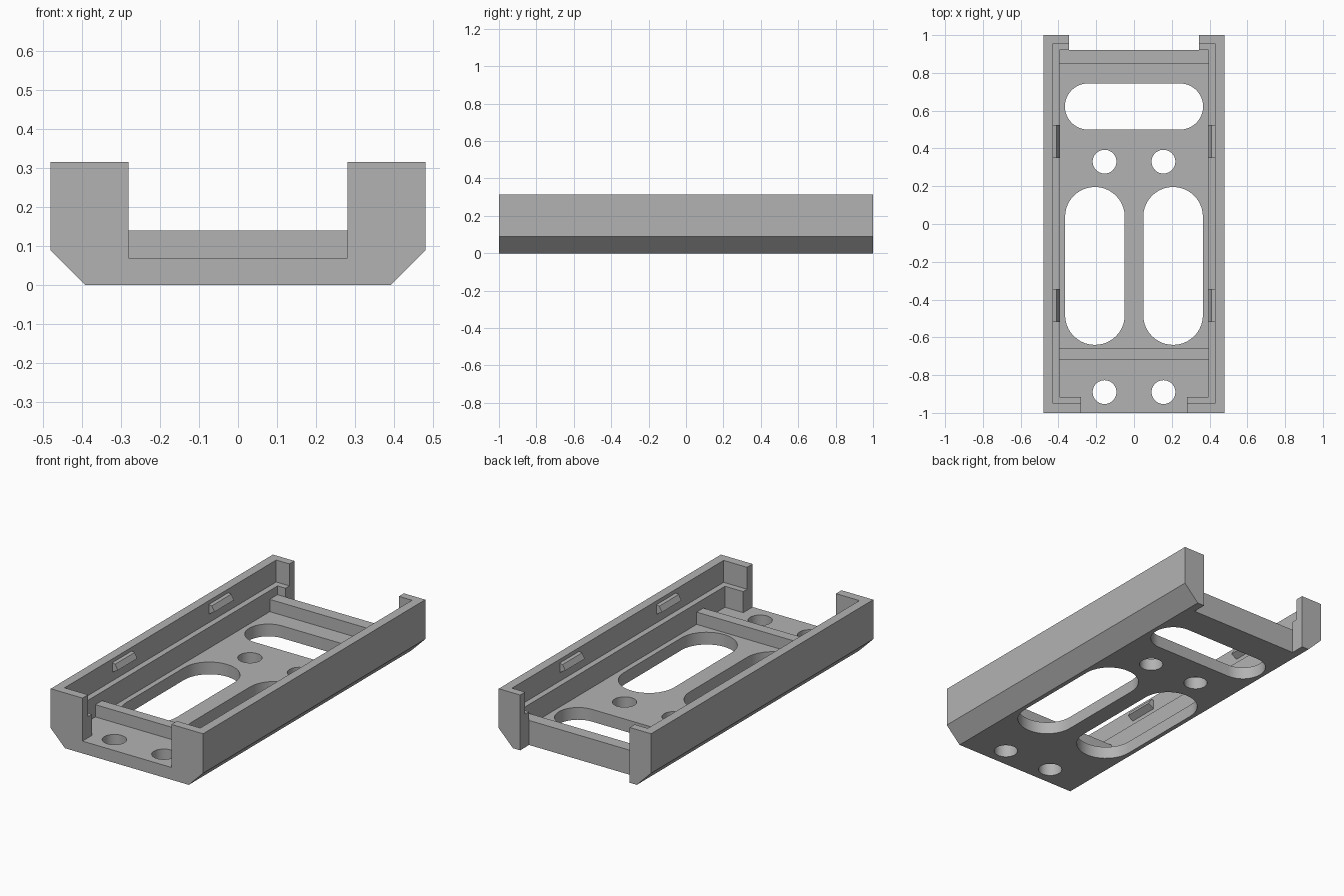
import bpy, bmesh, math
from mathutils import Vector

if "Cube" in bpy.data.objects:
    bpy.data.objects.remove(bpy.data.objects["Cube"], do_unlink=True)

grey = bpy.data.materials.new("plain grey")
grey.use_nodes = True
grey.diffuse_color = (0.45, 0.45, 0.45, 1)
grey.node_tree.nodes["Principled BSDF"].inputs["Base Color"].default_value = grey.diffuse_color


def prism(name, points, axis, start, end):
    """Extrude a closed 2D outline along an axis; the other two axes keep their order."""
    def place(p, d):
        co = list(p)
        co.insert("xyz".index(axis), d)
        return Vector(co)
    bm = bmesh.new()
    face = bm.faces.new([bm.verts.new(place(p, start)) for p in points])
    new = bmesh.ops.extrude_face_region(bm, geom=[face])["geom"]
    moved = [v for v in new if isinstance(v, bmesh.types.BMVert)]
    bmesh.ops.translate(bm, verts=moved, vec=place((0, 0), end - start))
    bmesh.ops.recalc_face_normals(bm, faces=bm.faces)
    mesh = bpy.data.meshes.new(name)
    bm.to_mesh(mesh)
    bm.free()
    mesh.materials.append(grey)
    obj = bpy.data.objects.new(name, mesh)
    bpy.context.collection.objects.link(obj)
    return obj


def box(name, x, y, z):
    return prism(name, [(x[0], y[0]), (x[1], y[0]), (x[1], y[1]), (x[0], y[1])], "z", *z)


def slot(name, cx, cy, radius, half_x=0, half_y=0, steps=20):
    """Round hole or rounded slot cutter through the floor."""
    points = []
    for sx, sy, first in ((1, 1, 0), (-1, 1, 1), (-1, -1, 2), (1, -1, 3)):
        for i in range(steps // 2 + 1):
            a = (first + 2 * i / steps) * math.pi / 2
            p = (cx + sx * half_x + radius * math.cos(a), cy + sy * half_y + radius * math.sin(a))
            if not points or math.dist(p, points[-1]) > 1e-5:
                points.append(p)
    if math.dist(points[0], points[-1]) < 1e-5:
        points.pop()
    return prism(name, points, "z", -0.1, 0.1)


# Tray body with chamfered lower edges
half = [(0.39, 0), (0.48, 0.09), (0.48, 0.315)]
tray = prism("tray_body", half + [(-x, z) for x, z in reversed(half)], "y", -1, 1)

# Lower pocket, whose outline leaves the two cross ribs standing
lower = [(-0.915, 0.07), (-0.72, 0.07), (-0.72, 0.14), (-0.66, 0.14), (-0.66, 0.07),
         (0.85, 0.07), (0.85, 0.14), (0.92, 0.14), (0.92, 0.25), (-0.915, 0.25)]
cutters = [
    prism("lower_pocket", lower, "x", -0.395, 0.395),
    box("upper_pocket", (-0.428, 0.428), (-0.95, 0.955), (0.19, 0.4)),
    box("front_opening", (-0.28, 0.28), (-1.1, -0.8), (0.07, 0.4)),
    box("back_opening", (-0.345, 0.345), (0.92, 1.1), (-0.1, 0.4)),
    slot("back_slot", 0, 0.622, 0.122, half_x=0.244),
]
for side in (-1, 1):
    cutters.append(slot("long_slot", side * 0.207, -0.222, 0.158, half_y=0.26))
    for y in (0.33, -0.89):
        cutters.append(slot("screw_hole", side * 0.156, y, 0.063))

# The front opening must not trim the front rib
bpy.context.view_layer.objects.active = tray
for v in cutters[2].data.vertices:
    if v.co.y > -0.9:
        v.co.y = -0.85

# Cut the tray
for cutter in cutters:
    cutter.hide_render = True
    mod = tray.modifiers.new(cutter.name, "BOOLEAN")
    mod.operation, mod.solver, mod.object = "DIFFERENCE", "EXACT", cutter
    bpy.ops.object.modifier_apply(modifier=mod.name)
    bpy.data.objects.remove(cutter, do_unlink=True)

# Smooth the round holes only
bpy.ops.object.select_all(action="DESELECT")
tray.select_set(True)
bpy.ops.object.shade_smooth_by_angle(angle=math.radians(30))

# Snap clips on the inner walls
for side, label in ((-1, "right"), (1, "left")):
    wedge = [(side * x, z) for x, z in ((0.435, 0.295), (0.41, 0.29), (0.393, 0.26), (0.435, 0.235))]
    for end, y0, y1 in (("back", 0.35, 0.525), ("front", -0.52, -0.345)):
        prism(f"{label}_{end}_clip", wedge, "y", y0, y1)
